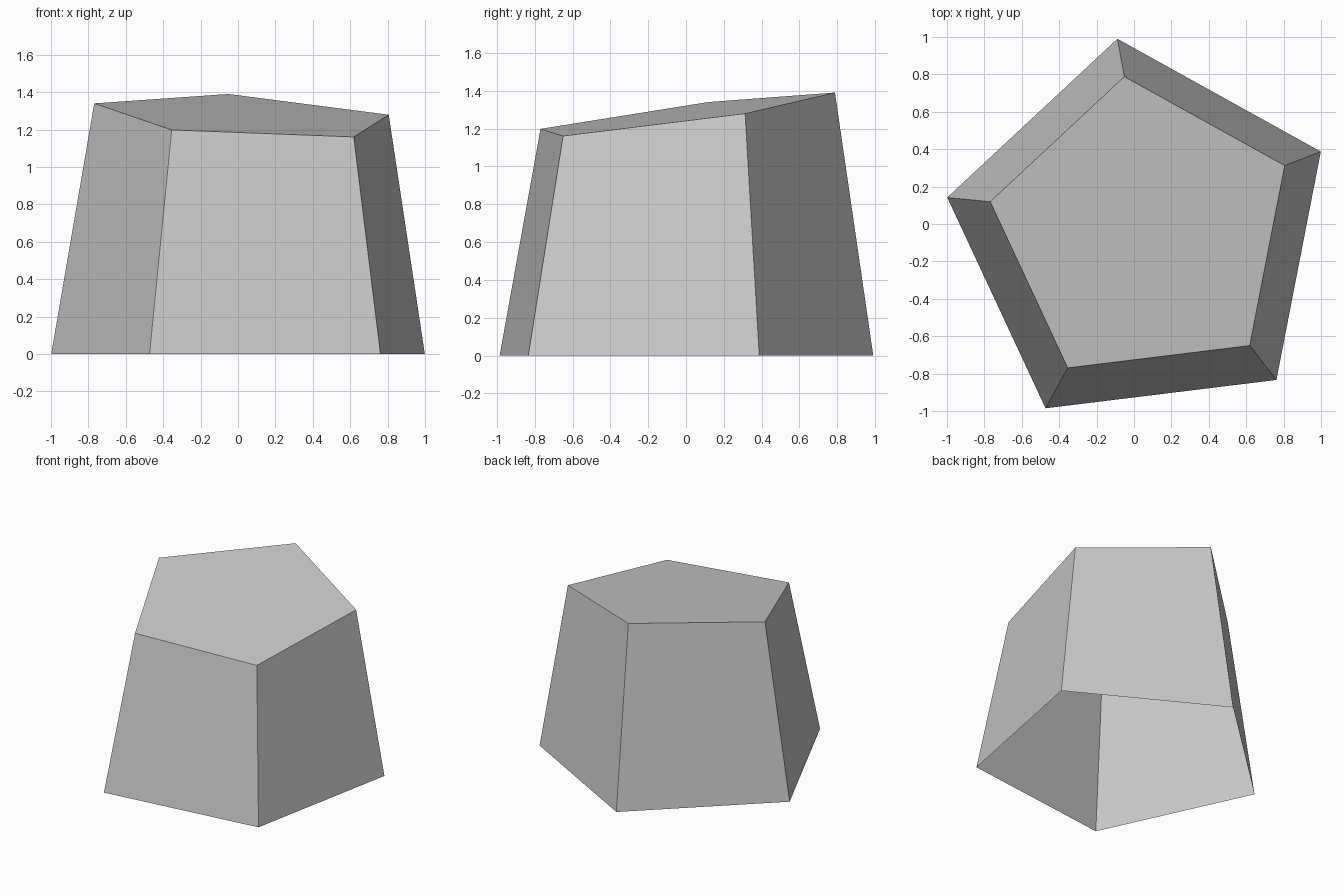
import bpy, bmesh, math

cube = bpy.data.objects.get("Cube")
if cube:
    bpy.data.objects.remove(cube, do_unlink=True)

SIDES = 5
TURN = math.radians(97)

# Plain grey material
grey = bpy.data.materials.new("light_grey")
grey.use_nodes = True
colour = (0.6, 0.6, 0.6, 1)
grey.diffuse_color = colour
grey.node_tree.nodes["Principled BSDF"].inputs["Base Color"].default_value = colour


def ring(bm, centre, radius, slope=(0, 0)):
    """Regular polygon of vertices lying on a plane with the given slope."""
    cx, cy, cz = centre
    verts = []
    for i in range(SIDES):
        a = TURN + i * math.tau / SIDES
        x, y = radius * math.cos(a), radius * math.sin(a)
        verts.append(bm.verts.new((cx + x, cy + y, cz + slope[0] * x + slope[1] * y)))
    return verts


# Tapered five-sided stump: open underneath, slanted flat top
bm = bmesh.new()
base = ring(bm, (0.04, -0.06, 0), 1.058)
top = ring(bm, (0.05, -0.04, 1.274), 0.834, (-0.055, 0.134))
for i in range(SIDES):
    j = (i + 1) % SIDES
    bm.faces.new((base[i], base[j], top[j], top[i]))
bm.faces.new(top)

mesh = bpy.data.meshes.new("stump")
bm.to_mesh(mesh)
bm.free()
mesh.materials.append(grey)
stump = bpy.data.objects.new("stump", mesh)
bpy.context.collection.objects.link(stump)
